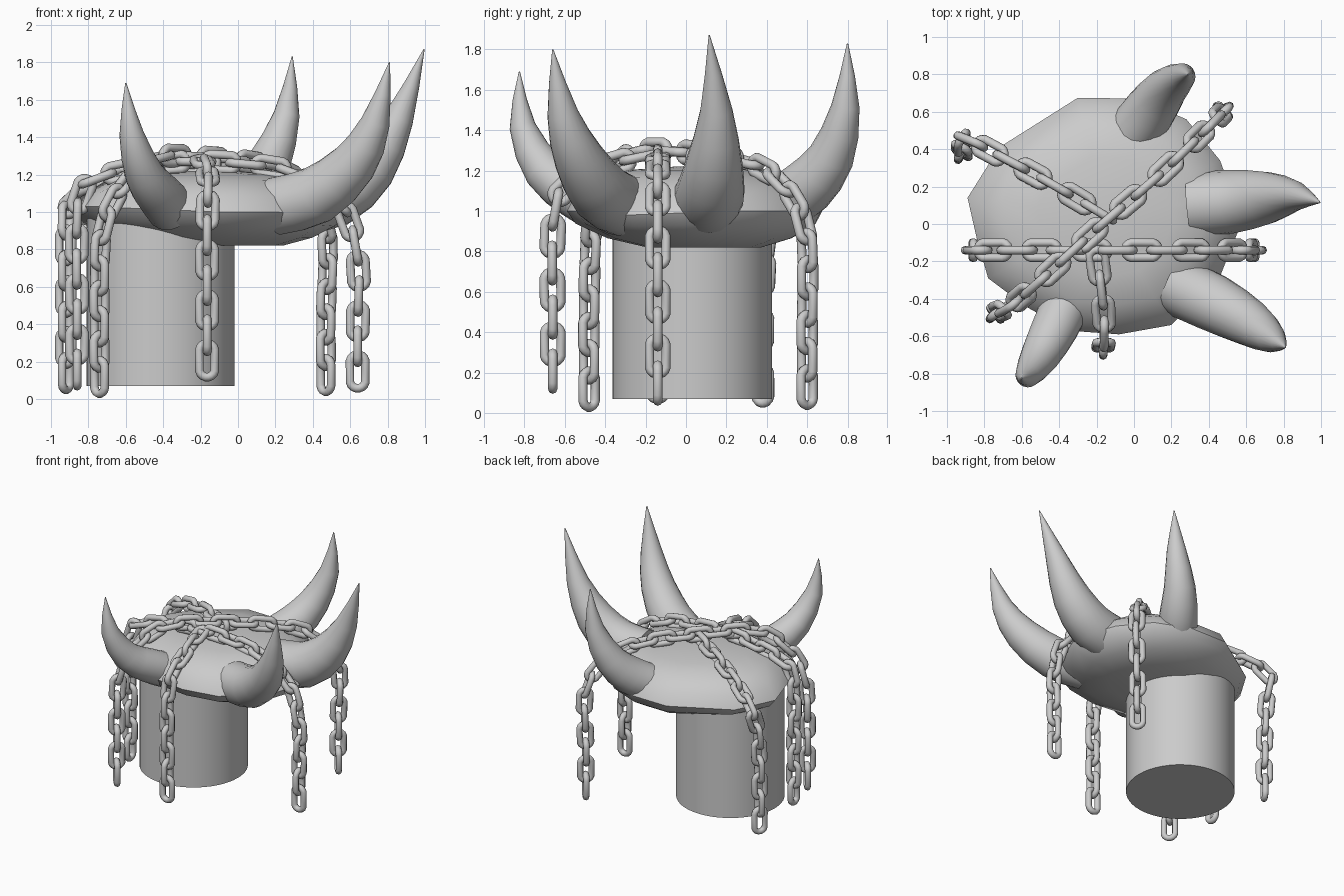
import bpy, bmesh, math
from mathutils import Vector, Matrix

if "Cube" in bpy.data.objects:
    bpy.data.objects.remove(bpy.data.objects["Cube"])


def finish(name, bm, angle=40):
    bmesh.ops.recalc_face_normals(bm, faces=bm.faces)
    me = bpy.data.meshes.new(name)
    bm.to_mesh(me)
    bm.free()
    ob = bpy.data.objects.new(name, me)
    bpy.context.collection.objects.link(ob)
    bpy.ops.object.select_all(action='DESELECT')
    ob.select_set(True)
    bpy.context.view_layer.objects.active = ob
    bpy.ops.object.shade_smooth_by_angle(angle=math.radians(angle))
    return ob


def bridge(bm, rings, closed=False):
    """Join equal-length rings of points with quads."""
    vs = [[bm.verts.new(p) for p in r] for r in rings]
    n = len(vs[0])
    pairs = list(zip(vs, vs[1:])) + ([(vs[-1], vs[0])] if closed else [])
    for a, b in pairs:
        for i in range(n):
            j = (i + 1) % n
            bm.faces.new((a[i], a[j], b[j], b[i]))
    if not closed:
        bm.faces.new(vs[0])
        bm.faces.new(vs[-1])


def spline(pts, steps):
    """Catmull-Rom through the points (any dimension)."""
    p = [Vector(q) for q in pts]
    p = [2 * p[0] - p[1]] + p + [2 * p[-1] - p[-2]]
    out = []
    for i in range(1, len(p) - 2):
        a, b, c, d = p[i - 1:i + 3]
        for k in range(steps):
            t = k / steps
            out.append(0.5 * (2 * b + (c - a) * t + (2 * a - 5 * b + 4 * c - d) * t * t
                              + (3 * b - a - 3 * c + d) * t ** 3))
    return out + [p[-2]]


# Pedestal
bm = bmesh.new()
bmesh.ops.create_cone(bm, cap_ends=True, segments=48, radius1=0.395, radius2=0.395,
                      depth=0.90, matrix=Matrix.Translation((-0.415, 0.03, 0.52)))
finish("pedestal", bm)

# Rough stone slab: irregular rim lofted to a domed top and a shallow underside
rim = [(0.56, -0.03, 0.99), (0.53, 0.15, 1.0), (0.46, 0.34, 1.0), (0.28, 0.56, 1.0),
       (0.02, 0.67, 1.0), (-0.30, 0.675, 1.0), (-0.72, 0.41, 0.98), (-0.89, 0.14, 1.0),
       (-0.84, -0.08, 1.03), (-0.78, -0.29, 1.03), (-0.58, -0.44, 1.02),
       (-0.35, -0.57, 1.01), (-0.08, -0.59, 1.0), (0.20, -0.54, 1.0), (0.46, -0.28, 0.98)]


def slab_ring(center, s, z, mix):
    return [(center[0] + (x - center[0]) * s, center[1] + (y - center[1]) * s,
             rz + (z - rz) * mix) for x, y, rz in rim]


top, low = (-0.15, 0.04), (-0.02, 0.13)
bm = bmesh.new()
bridge(bm, [slab_ring(low, 0.45, 0.82, 1), slab_ring(low, 0.72, 0.82, 0.75),
            slab_ring(low, 0.94, 0.82, 0.35), slab_ring(top, 1, 1, 0),
            slab_ring(top, 0.93, 1.21, 0.4), slab_ring(top, 0.75, 1.21, 0.8),
            slab_ring(top, 0.5, 1.21, 0.97), slab_ring(top, 0.15, 1.22, 1)])
finish("stone_slab", bm, 50)

# Horns: centre points followed by radius
horns = {
    "front_left_horn": [(-0.36, -0.42, 1.02, .13), (-0.42, -0.55, 1.09, .125),
                        (-0.50, -0.70, 1.20, .105), (-0.57, -0.81, 1.42, .065),
                        (-0.60, -0.825, 1.69, .003)],
    "front_right_horn": [(0.20, -0.32, 1.03, .155), (0.42, -0.42, 1.09, .155),
                         (0.62, -0.53, 1.26, .125), (0.735, -0.61, 1.48, .078),
                         (0.81, -0.66, 1.80, .003)],
    "right_horn": [(0.30, 0.10, 1.05, .175), (0.52, 0.12, 1.09, .17),
                   (0.71, 0.14, 1.24, .14), (0.86, 0.15, 1.50, .08),
                   (0.995, 0.115, 1.87, .003)],
    "back_horn": [(0.00, 0.50, 1.05, .14), (0.08, 0.60, 1.12, .14),
                  (0.17, 0.72, 1.27, .115), (0.26, 0.79, 1.52, .07),
                  (0.29, 0.80, 1.83, .003)],
}
for name, pts in horns.items():
    path = spline(pts, 2)
    c = [q.to_3d() for q in path]
    rings = []
    for i, q in enumerate(path):
        t = (c[min(i + 1, len(c) - 1)] - c[max(i - 1, 0)]).normalized()
        side = t.cross(Vector((-c[-1].y, c[-1].x, 0))).normalized()
        up = t.cross(side)
        rings.append([c[i] + q[3] * (math.cos(a) * side + math.sin(a) * up)
                      for a in (2 * math.pi * k / 20 for k in range(20))])
    bm = bmesh.new()
    bridge(bm, rings)
    finish(name, bm, 60)

# Chains: stadium-shaped links, every other one turned a quarter
PITCH, WIRE, HALF_W = 0.135, 0.023, 0.042


def add_link(bm, pos, along, side):
    up = along.cross(side)
    straight = PITCH / 2 + WIRE - HALF_W
    rings = []
    for k in range(16):
        a = 2 * math.pi * (k + 0.5) / 16
        out = math.cos(a) * along + math.sin(a) * side
        mid = pos + HALF_W * out + math.copysign(straight, math.cos(a)) * along
        rings.append([mid + WIRE * (math.cos(b) * out + math.sin(b) * up)
                      for b in (2 * math.pi * j / 8 for j in range(8))])
    bridge(bm, rings, closed=True)


def chain(name, pts, side):
    path = spline(pts, 10)
    dist = [0]
    for a, b in zip(path, path[1:]):
        dist.append(dist[-1] + (b - a).length)

    def at(s):
        for i in range(len(path) - 1):
            if s <= dist[i + 1]:
                break
        return path[i].lerp(path[i + 1], (s - dist[i]) / (dist[i + 1] - dist[i]))

    n = round(dist[-1] / PITCH)
    step = dist[-1] / n
    bm = bmesh.new()
    for k in range(n):
        a, b = at(k * step), at((k + 1) * step)
        t = (b - a).normalized()
        s = Vector(side)
        s = (s - s.dot(t) * t).normalized()
        add_link(bm, (a + b) / 2, t, s if k % 2 == 0 else t.cross(s))
    finish(name, bm, 80)


chain("diagonal_chain",
      [(-0.74, -0.48, 0.05), (-0.74, -0.48, 0.5), (-0.73, -0.47, 0.88), (-0.65, -0.43, 1.09),
       (-0.52, -0.32, 1.25), (-0.40, -0.21, 1.30), (-0.17, 0, 1.29), (0.10, 0.23, 1.26),
       (0.30, 0.42, 1.19), (0.43, 0.55, 1.03), (0.48, 0.60, 0.85), (0.47, 0.60, 0.45),
       (0.47, 0.60, 0.06)], (0.67, -0.74, 0))
chain("back_left_chain",
      [(-0.92, 0.38, 0.07), (-0.92, 0.38, 0.5), (-0.92, 0.40, 0.85), (-0.91, 0.46, 1.03),
       (-0.75, 0.38, 1.14), (-0.45, 0.22, 1.23), (-0.13, 0.03, 1.26)], (0.5, 0.86, 0))
chain("cross_chain",
      [(-0.86, -0.14, 0.09), (-0.86, -0.14, 0.5), (-0.86, -0.14, 0.95), (-0.82, -0.14, 1.15),
       (-0.6, -0.14, 1.22), (-0.4, -0.14, 1.26), (-0.2, -0.14, 1.27), (0.1, -0.14, 1.25),
       (0.3, -0.14, 1.21), (0.48, -0.14, 1.11), (0.59, -0.14, 0.97), (0.645, -0.14, 0.7),
       (0.64, -0.14, 0.4), (0.64, -0.14, 0.08)], (0, 1, 0))
chain("front_chain",
      [(-0.165, -0.66, 0.14), (-0.165, -0.66, 0.5), (-0.165, -0.66, 0.9), (-0.16, -0.62, 1.10),
       (-0.16, -0.48, 1.19), (-0.18, -0.3, 1.25), (-0.2, -0.16, 1.28)], (1, 0, 0))
